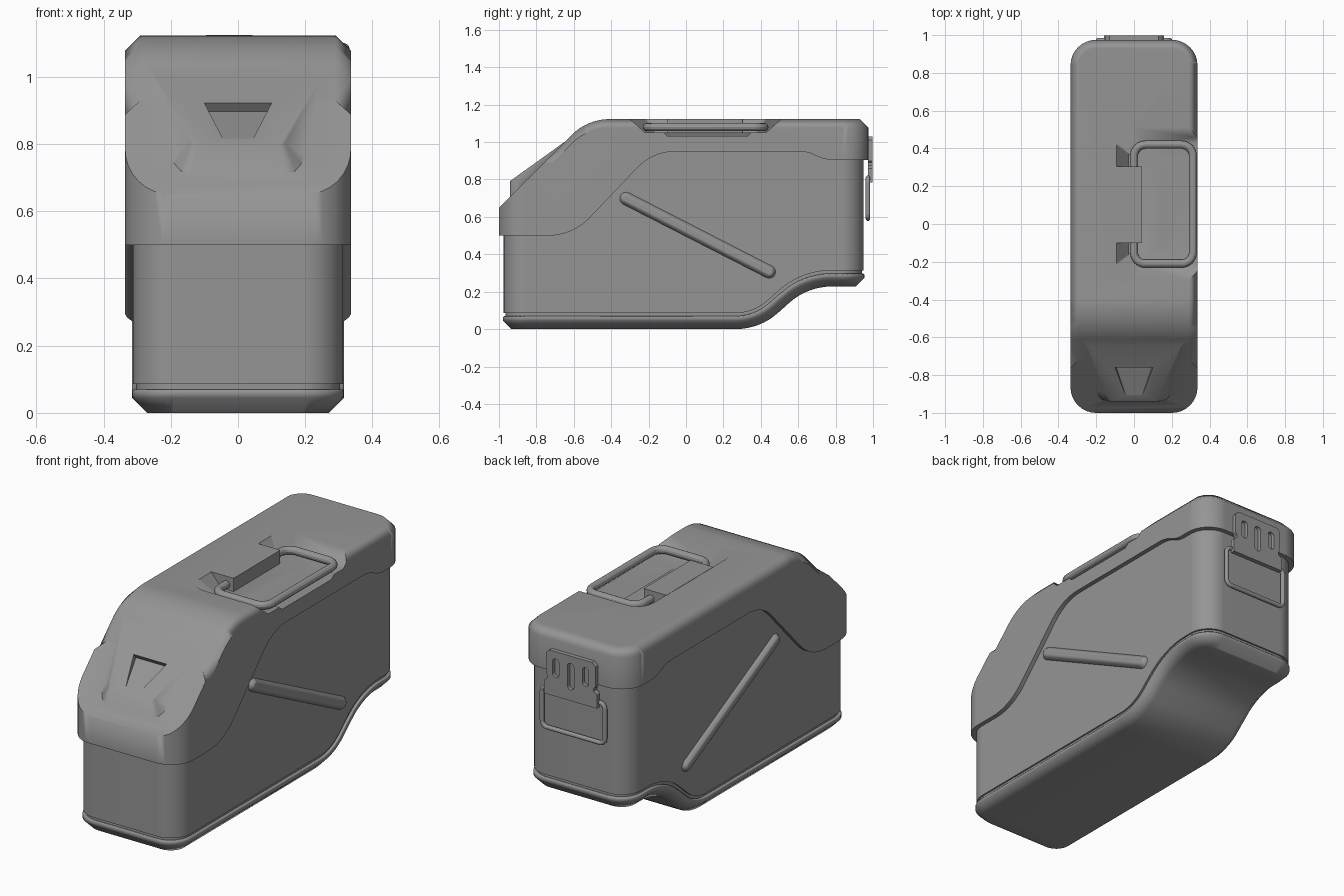
import bpy, bmesh, math
from mathutils import Vector

if "Cube" in bpy.data.objects:
    bpy.data.objects.remove(bpy.data.objects["Cube"])

# Dark grey paint shared by every part
paint = bpy.data.materials.new("dark_grey_paint")
paint.diffuse_color = (.3, .3, .3, 1)
paint.use_nodes = True
paint.node_tree.nodes["Principled BSDF"].inputs["Base Color"].default_value = paint.diffuse_color


def fillet(pts, n=8):
    """Round the corners of a path given as (coords, tangent length) pairs."""
    P, out = [Vector(p) for p, _ in pts], []
    for i, (_, t) in enumerate(pts):
        c = P[i]
        if not t:
            out.append(c)
            continue
        a = (P[i - 1] - c).normalized()
        b = (P[(i + 1) % len(P)] - c).normalized()
        w = math.sin(a.angle(b) / 2)
        for k in range(n + 1):
            u = k / n
            k0, k1, k2 = (1 - u) ** 2, 2 * w * u * (1 - u), u * u
            out.append(((c + a * t) * k0 + c * k1 + (c + b * t) * k2) / (k0 + k1 + k2))
    return out


def rect(x0, x1, y0, y1, r):
    return fillet([((x0, y0), r), ((x1, y0), r), ((x1, y1), r), ((x0, y1), r)])


def side(x, prof):
    return [(x, p[0], p[1]) for p in prof]


def plan(z, prof):
    return [(p[0], p[1], z) for p in prof]


def finish(name, bm):
    bmesh.ops.recalc_face_normals(bm, faces=bm.faces)
    me = bpy.data.meshes.new(name)
    bm.to_mesh(me)
    bm.free()
    me.materials.append(paint)
    ob = bpy.data.objects.new(name, me)
    bpy.context.collection.objects.link(ob)
    return ob


def loft(name, loops, strips=False):
    """Skin a stack of loops; strips caps a bent, left-right symmetric end with quads."""
    bm = bmesh.new()
    rows = [[bm.verts.new(p) for p in lp] for lp in loops]
    n = len(rows[0])
    for a, b in zip(rows, rows[1:]):
        for i in range(n):
            bm.faces.new((a[i], a[(i + 1) % n], b[(i + 1) % n], b[i]))
    for r in (rows[0], rows[-1]):
        if strips:
            for i in range(n // 2 - 1):
                bm.faces.new((r[i], r[i + 1], r[n - 2 - i], r[n - 1 - i]))
        else:
            bm.faces.new(r)
    return finish(name, bm)


def hull(name, pts):
    bm = bmesh.new()
    for p in pts:
        bm.verts.new(p)
    bmesh.ops.convex_hull(bm, input=bm.verts)
    bmesh.ops.delete(bm, geom=[v for v in bm.verts if not v.link_faces], context='VERTS')
    bmesh.ops.dissolve_limit(bm, angle_limit=0.01, verts=bm.verts, edges=bm.edges)
    return finish(name, bm)


def activate(ob):
    bpy.ops.object.select_all(action='DESELECT')
    ob.select_set(True)
    bpy.context.view_layer.objects.active = ob


def boolean(ob, tool, op='DIFFERENCE'):
    m = ob.modifiers.new(op, 'BOOLEAN')
    m.operation, m.object, m.solver = op, tool, 'EXACT'
    activate(ob)
    bpy.ops.object.modifier_apply(modifier=m.name)
    bpy.data.objects.remove(tool)


def smooth(ob, deg=28):
    activate(ob)
    bpy.ops.object.shade_smooth_by_angle(angle=math.radians(deg))
    m = ob.modifiers.new("Weighted", 'WEIGHTED_NORMAL')
    m.keep_sharp = True


def clip(ob, x, y0, y1, r, levels=((-.5, 0), (1.6, 0))):
    """Trim a side-profile solid to a rounded rectangle seen from above."""
    loops = [plan(z, rect(e - x, x - e, y0 + e, y1 - e, r - e)) for z, e in levels]
    boolean(ob, loft("clip", loops), 'INTERSECT')


def tube(name, pts, r, cyclic=False):
    cu = bpy.data.curves.new(name, 'CURVE')
    cu.dimensions, cu.bevel_depth, cu.bevel_resolution = '3D', r, 4
    cu.use_fill_caps = True
    cu.materials.append(paint)
    sp = cu.splines.new('POLY')
    path = fillet(pts, 6)
    sp.points.add(len(path) - 1)
    for q, p in zip(sp.points, path):
        q.co = (*p, 1)
    sp.use_cyclic_u = cyclic
    ob = bpy.data.objects.new(name, cu)
    bpy.context.collection.objects.link(ob)
    activate(ob)
    bpy.ops.object.convert(target='MESH')
    smooth(bpy.context.object)


def seam(dz=0):
    """Lower edge of the lid, front to back."""
    return fillet([((-1.05, .5 + dz), 0), ((-.605, .5 + dz), .13), ((-.177, .95 + dz), .12),
                   ((.65, .95 + dz), .045), ((.74, .905 + dz), .045), ((1.05, .905 + dz), 0)])


def floor(d):
    """Bottom line of the can raised by d."""
    s = .384 * d
    return fillet([((-1.05, d), 0), ((.395 - s, d), .13 - s),
                   ((.65 - s, .228 + d), .13 + s), ((1.05, .228 + d), 0)])


# Can body and recessed groove
for name, d, e in (("can_body", .086, 0), ("groove_core", .05, .009)):
    prof = floor(d) + seam(.03)[::-1]
    ob = loft(name, [side(-.4, prof), side(.4, prof)])
    clip(ob, .312 - e, -.975 + e, .95 - e, .12)
    smooth(ob)


# Bottom pan following the stepped floor, chamfered all round
def pan_loop(d, e, x=.316, y0=-.979, y1=.954, r=.124):
    arc = [math.pi / 2 * k / 8 for k in range(9)]
    half = [(x - r + (r - e) * math.sin(t), y0 + r - (r - e) * math.cos(t)) for t in arc]
    half += [(x - e, p[0]) for p in floor(0)[1:-1]]
    half += [(x - r + (r - e) * math.cos(t), y1 - r + (r - e) * math.sin(t)) for t in arc]
    line, pts = floor(d), []
    for px, y in half:
        a, b = next(s for s in zip(line, line[1:]) if s[0][0] <= y <= s[1][0])
        pts.append((px, y, a[1] + (b[1] - a[1]) * (y - a[0]) / (b[0] - a[0])))
    return pts + [(-px, y, z) for px, y, z in pts[::-1]]


smooth(loft("bottom_pan", [pan_loop(0, .045), pan_loop(.045, 0), pan_loop(.064, 0),
                           pan_loop(.07, .006)], True), 50)


# Lid: sloped front, chamfered top edges
def lid_top(drop, end):
    return fillet([((1.05, 1.123 - drop), 0), ((-.527, 1.123 - drop), .12),
                   ((-.72, .93 - drop), 0), (end, 0), ((-1.05, .6), 0)])


low = seam()
a, b = low + lid_top(.055, (-.77, .88)), low + lid_top(0, (-.7205, .9295))
lid = loft("lid", [side(-.345, a), side(-.29, b), side(.29, b), side(.345, a)])
clip(lid, .336, -1, .975, .135, ((-.5, 0), (1.0785, 0), (1.1285, .05)))

# Raised pad on the lid slope with a tapered notch
pad, notch = [], []
for s in (-1, 1):
    pad += [(s * .25, -.645, 1.004), (s * .15, -.899, .82), (s * .14, -.922, .803),
            (s * .12, -.94, .792), (s * .2, -.88, .77), (s * .188, -.91, .74),
            (s * .17, -.93, .72), (s * .14, -.94, .71),
            (s * .2, -.6, .95), (s * .15, -.8, .75)]
    for x, y, z in ((.1, -.76, .92), (.045, -.905, .815)):
        notch.append((s * x, y - .03, z + .041))
    notch += [(s * .045, -.905, .815), (s * .1, -.74, .897)]
boolean(lid, hull("pad", pad), 'UNION')
boolean(lid, hull("notch", notch))

# Handle recess with a deeper finger pocket
boolean(lid, loft("recess", [plan(1.052, rect(-.03, .5, -.22, .43, .06)),
                             plan(1.132, rect(-.1, .5, -.31, .52, .1))]))
boolean(lid, loft("pocket", [plan(1.033, rect(.165, .5, -.1, .33, .02)),
                             plan(1.06, rect(.135, .5, -.13, .36, .03))]))
smooth(lid, 47)

# Hinge cover and carrying handle
cover = rect(-.095, .043, -.1, .305, .004)
loft("hinge_cover", [plan(1.03, cover), plan(1.1245, cover)])
h = 1.08
tube("handle", [((0, .28, h), 0), ((0, .42, h), .06), ((.312, .42, h), .06),
                ((.312, -.21, h), .06), ((0, -.21, h), .06), ((0, -.08, h), 0)], .021)


# Diagonal ribs on both sides
def stadium(x, r):
    p, q = Vector((-.32, .698)), Vector((.445, .306))
    ang = math.atan2(q[1] - p[1], q[0] - p[0])
    return [(x, c[0] + r * math.cos(t), c[1] + r * math.sin(t))
            for c, start in ((q, ang - math.pi / 2), (p, ang + math.pi / 2))
            for t in (start + math.pi * k / 8 for k in range(9))]


for nm, s in (("rib_left", -1), ("rib_right", 1)):
    smooth(loft(nm, [stadium(s * .3, .036), stadium(s * .314, .034),
                     stadium(s * .33, .022), stadium(s * .336, .012)]), 50)

# Rear latch plate with three slots, and its wire loop
half = [(.13, 1.03), (.15, 1.01), (.15, .9), (.14, .89), (.14, .875), (.16, .86), (.16, .785)]
out = half + [(-x, z) for x, z in half[::-1]]
plate = loft("latch_plate", [[(x, y, z) for x, z in out] for y in (.972, .998)])
for x, z0 in ((-.09, .89), (0, .845), (.09, .89)):
    sl = rect(x - .019, x + .019, z0, .99, .018)
    boolean(plate, loft("slot", [[(p[0], y, p[1]) for p in sl] for y in (.978, 1.05)]))
smooth(plate)
y = .973
tube("latch_loop", [((-.19, y, .59), .03), ((.19, y, .59), .03),
                    ((.19, y, .81), .03), ((-.19, y, .81), .03)], .012, True)
